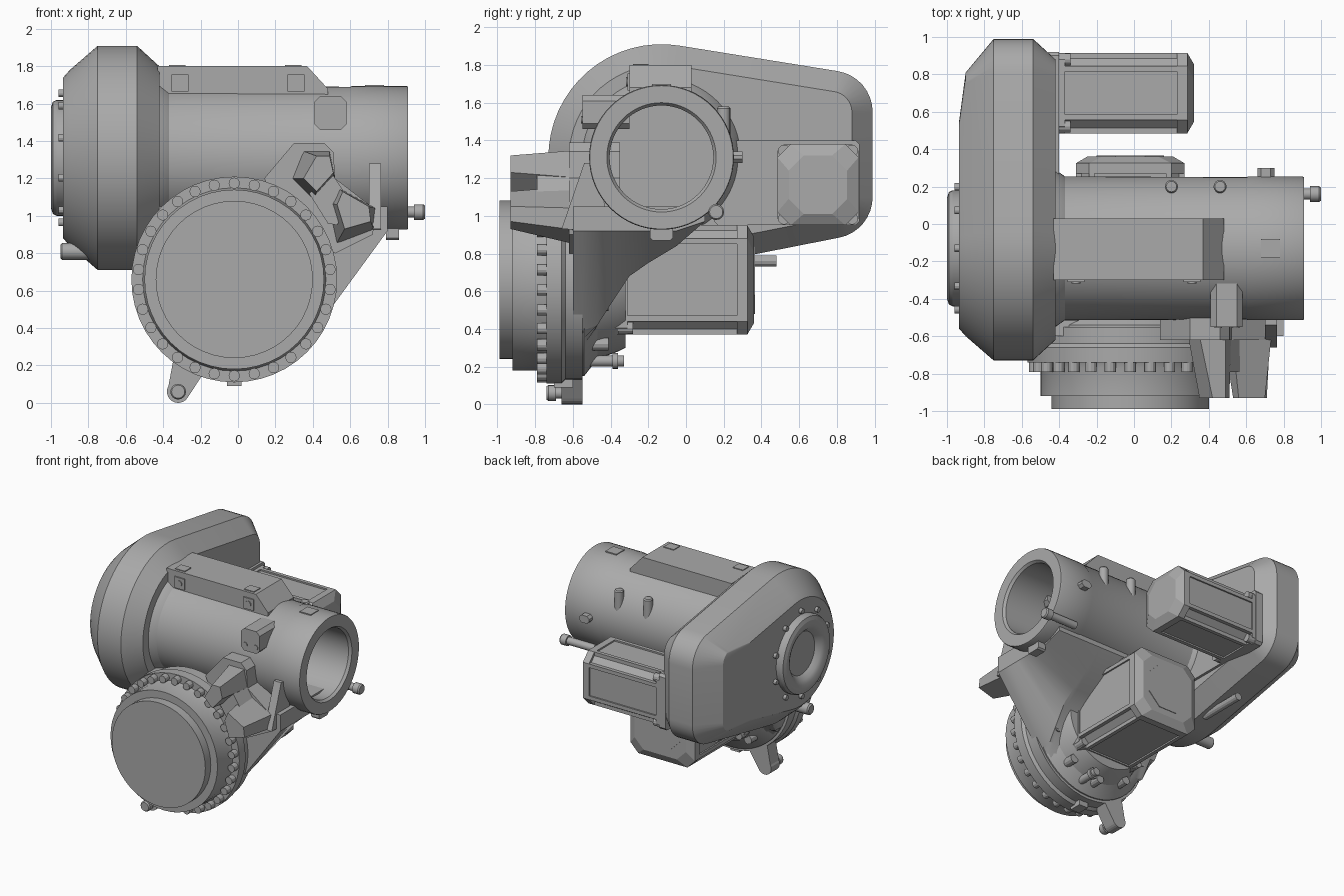
import bpy, bmesh
from math import sin, cos, radians, pi

cube = bpy.data.objects.get("Cube")
if cube:
    bpy.data.objects.remove(cube)

grey = bpy.data.materials.new("cast_grey")
grey.use_nodes = True
grey.diffuse_color = (0.4, 0.4, 0.4, 1)
grey.node_tree.nodes["Principled BSDF"].inputs["Base Color"].default_value = (0.4, 0.4, 0.4, 1)


def place(axis, t, u, v):
    return {"x": (t, u, v), "y": (u, t, v), "z": (u, v, t)}[axis]


def loft(name, axis, sections, smooth=True):
    """Skin a list of (position, outline) sections and cap both ends."""
    bm = bmesh.new()
    rings = [[bm.verts.new(place(axis, t, u, v)) for u, v in pts] for t, pts in sections]
    n = len(rings[0])
    for a, b in zip(rings, rings[1:]):
        for i in range(n):
            j = (i + 1) % n
            bm.faces.new((a[i], a[j], b[j], b[i]))
    bm.faces.new(rings[0])
    bm.faces.new(rings[-1][::-1])
    bmesh.ops.recalc_face_normals(bm, faces=bm.faces)
    mesh = bpy.data.meshes.new(name)
    bm.to_mesh(mesh)
    bm.free()
    mesh.materials.append(grey)
    ob = bpy.data.objects.new(name, mesh)
    bpy.context.collection.objects.link(ob)
    if smooth:
        bpy.ops.object.select_all(action="DESELECT")
        ob.select_set(True)
        bpy.context.view_layer.objects.active = ob
        bpy.ops.object.shade_smooth_by_angle(angle=radians(25))
    return ob


def arc(c, r, a, b, n):
    return [(c[0] + r * cos(radians(a + (b - a) * i / n)),
             c[1] + r * sin(radians(a + (b - a) * i / n))) for i in range(n + 1)]


def lathe(name, axis, c, profile, n=48):
    return loft(name, axis, [(t, arc(c, r, 0, 360, n)[:-1]) for t, r in profile])


def prism(name, axis, a, b, pts):
    return loft(name, axis, [(a, pts), (b, pts)], False)


def rect(u0, u1, v0, v1, c=0.0):
    """Rectangle, with cut corners when c is given."""
    if not c:
        return [(u0, v0), (u1, v0), (u1, v1), (u0, v1)]
    return [(u0 + c, v0), (u1 - c, v0), (u1, v0 + c), (u1, v1 - c),
            (u1 - c, v1), (u0 + c, v1), (u0, v1 - c), (u0, v0 + c)]


def square(c, h, cut):
    return rect(c[0] - h, c[0] + h, c[1] - h, c[1] + h, cut)


def bolt_circle(name, axis, c, radius, r, a, b, count, start=0):
    for i in range(count):
        ang = radians(start) + 2 * pi * i / count
        lathe(f"{name}_{i + 1}", axis, (c[0] + radius * cos(ang), c[1] + radius * sin(ang)),
              [(a, r), (b, r)], 12)


TUBE = (-0.13, 1.31)     # y, z of the arm tube
WRIST = (-0.02, 0.66)    # x, z of the front flange
DRIVE = (0.70, 1.165)    # y, z of the upper motor


# Gear housing with a teardrop outline
def teardrop(inset, end=0.77):
    lift = (0.77 - end) * 0.16
    return (arc(TUBE, 0.6 - inset, 81, 281, 32)
            + arc((end, 1.10 - lift), 0.22 - inset, -79, 0, 8)
            + arc((end, 1.55 + lift), 0.22 - inset, 0, 81, 8))


loft("gear_housing", "x", [(-0.935, teardrop(0.17, 0.5)), (-0.90, teardrop(0.13, 0.72)),
                           (-0.75, teardrop(0)), (-0.54, teardrop(0)), (-0.42, teardrop(0.11))])
lathe("hub_ring", "x", TUBE, [(-0.91, 0.31), (-0.97, 0.31), (-0.99, 0.30), (-1, 0.27), (-0.995, 0.23),
                              (-0.98, 0.2), (-0.945, 0.17)])
bolt_circle("hub_bolt", "x", TUBE, 0.345, 0.02, -0.96, -0.9, 10, 18)
lathe("housing_peg", "x", (-0.25, 0.81), [(-0.95, 0.035), (-0.94, 0.045), (-0.6, 0.045)], 16)
prism("motor_mount_plate", "x", -0.46, -0.40, rect(0.15, 0.92, 0.95, 1.40, 0.02))

# Arm tube, open at the far end
lathe("arm_tube", "x", TUBE, [(-0.45, 0.43), (-0.42, 0.42), (-0.37, 0.385), (0.6, 0.38), (0.61, 0.384),
                              (0.9, 0.384), (0.91, 0.38), (0.91, 0.29), (0.89, 0.275), (0.2, 0.275)], 64)
prism("top_rail", "y", -0.30, 0.03, [(-0.43, 1.6), (0.48, 1.6), (0.48, 1.68), (0.37, 1.8), (-0.43, 1.8)])
for x in (-0.31, 0.31):
    prism("rail_pad", "y", -0.31, -0.29, rect(x - 0.045, x + 0.045, 1.665, 1.755))
    lathe("rail_boss", "y", (x, 1.71), [(-0.318, 0.025), (-0.30, 0.025)], 16)
    prism("rail_label", "z", 1.79, 1.806, rect(x - 0.06, x + 0.03, -0.28, -0.2))
prism("tube_label", "z", 1.66, 1.699, rect(0.68, 0.78, -0.18, -0.08))
for x in (0.20, 0.46):
    lathe("tube_plug", "z", (x, 0.2), [(1.4, 0.035), (1.57, 0.035), (1.58, 0.028)], 16)
prism("rear_boss", "y", 0.2, 0.3, rect(0.66, 0.75, 1.28, 1.34, 0.02))
prism("terminal_block", "y", -0.55, -0.3, rect(0.41, 0.58, 1.46, 1.64, 0.03))
for x in (0.45, 0.545):
    lathe("terminal_screw", "y", (x, 1.51), [(-0.556, 0.02), (-0.54, 0.02)], 12)
lathe("end_fitting", "x", (0.16, 1.02), [(0.7, 0.03), (0.94, 0.03), (0.94, 0.042), (0.99, 0.042),
                                         (1, 0.035)], 16)
prism("lower_stop", "x", 0.79, 0.86, rect(-0.19, -0.07, 0.87, 0.97, 0.012))

# Front wrist flange with bolt ring
lathe("wrist_flange", "y", WRIST, [(-0.99, 0.42), (-0.92, 0.42), (-0.92, 0.48), (-0.77, 0.48),
                                   (-0.74, 0.49), (-0.74, 0.55), (-0.66, 0.55), (-0.64, 0.53), (-0.55, 0.53)])
bolt_circle("flange_bolt", "y", WRIST, 0.515, 0.03, -0.79, -0.73, 30, 90)
prism("flange_key", "y", -0.7, -0.6, rect(-0.06, 0.02, 0.09, 0.16))
lathe("wrist_back", "y", WRIST, [(-0.6, 0.51), (-0.54, 0.51), (-0.47, 0.42), (-0.36, 0.38), (-0.32, 0.36)])
bolt_circle("back_bolt", "y", WRIST, 0.42, 0.035, -0.52, -0.41, 10, 18)
lathe("back_fitting", "y", (0.08, 0.23), [(-0.55, 0.03), (-0.39, 0.03), (-0.39, 0.042), (-0.36, 0.042),
                                          (-0.36, 0.03), (-0.33, 0.03)], 16)


# Cast web sweeping from the flange up to the tube
def web_section(floor):
    pts = [(-0.42, 1.05)] + arc(WRIST, 0.51, 175, 328, 24) + [(0.80, 0.92), (0.80, 1.05)]
    return [(x, max(z, floor)) for x, z in pts]


loft("cast_web", "y", [(y, web_section(f)) for y, f in (
    (-0.60, 0.12), (-0.55, 0.16), (-0.47, 0.42), (-0.38, 0.56), (-0.30, 0.68),
    (-0.2, 0.75), (-0.05, 0.84), (0.10, 0.97))])

# Bracket prongs beside the flange
prism("bracket_base", "y", -0.62, -0.35,
      [(0.14, 1.2), (0.30, 1.39), (0.46, 1.39), (0.51, 1.34), (0.52, 1.2), (0.74, 1.03),
       (0.72, 0.9), (0.52, 0.8), (0.3, 0.9)])
loft("upper_prong", "y", [
    (-0.93, [(0.35, 1.2), (0.42, 1.32), (0.49, 1.32), (0.51, 1.23), (0.42, 1.13)]),
    (-0.55, [(0.28, 1.2), (0.34, 1.35), (0.49, 1.35), (0.52, 1.2), (0.40, 1.08)])], False)
loft("lower_prong", "y", [
    (-0.93, [(0.53, 1.06), (0.56, 1.13), (0.70, 1.05), (0.71, 0.97), (0.57, 0.93)]),
    (-0.55, [(0.47, 1.07), (0.52, 1.16), (0.74, 1.04), (0.73, 0.92), (0.52, 0.84)])], False)
prism("prong_bridge", "y", -0.79, -0.55, [(0.38, 1.12), (0.5, 1.23), (0.6, 1.08), (0.53, 0.95), (0.48, 0.96)])
prism("side_gusset", "x", 0.70, 0.765, [(-0.66, 0.93), (-0.54, 1.28), (-0.48, 1.28), (-0.40, 0.92)])

# Pin lug below the flange
PIN = (-0.32, 0.06)
prism("pin_lug", "y", -0.66, -0.55, arc(PIN, 0.06, 150, 330, 12) + [(-0.17, 0.18), (-0.34, 0.26)])
lathe("lug_pin", "y", PIN, [(-0.74, 0.035), (-0.73, 0.042), (-0.69, 0.042), (-0.69, 0.03), (-0.6, 0.03)], 16)


# Servo motors: cut-corner body, flange, ribs, end cap and corner screws
def motor(name, axis, c, h, start, end):
    loft(name + "_body", axis, [(start, square(c, h - 0.012, 0.075)), (end - 0.07, square(c, h - 0.012, 0.075))],
         False)
    loft(name + "_cap", axis, [(end - 0.09, square(c, h, 0.07)), (end - 0.035, square(c, h, 0.07)),
                               (end, square(c, h - 0.06, 0.08))], False)
    prism(name + "_flange", axis, start - 0.02, start + 0.05, square(c, h, 0.035))
    rib = h - 0.085
    for s in (-1, 1):
        prism(name + "_rib", axis, start, end - 0.06, rect(c[0] - h, c[0] + h, c[1] + s * rib - 0.015,
                                                           c[1] + s * rib + 0.015))
        prism(name + "_rib", axis, start, end - 0.06, rect(c[0] + s * rib - 0.015, c[0] + s * rib + 0.015,
                                                           c[1] - h, c[1] + h))
    bolt_circle(name + "_screw", axis, c, (h - 0.035) * 2 ** 0.5, 0.032, start, start + 0.08, 4, 45)


motor("upper_motor", "x", DRIVE, 0.215, -0.42, 0.32)
motor("lower_motor", "y", WRIST, 0.29, -0.36, 0.36)
prism("lower_motor_plug", "y", 0.34, 0.365, rect(-0.2, 0.16, 0.48, 0.84, 0.1))
# Small clamp on the back of the housing underside
lathe("rear_peg", "y", (-0.6, 0.76), [(0.1, 0.03), (0.48, 0.03)], 12)
